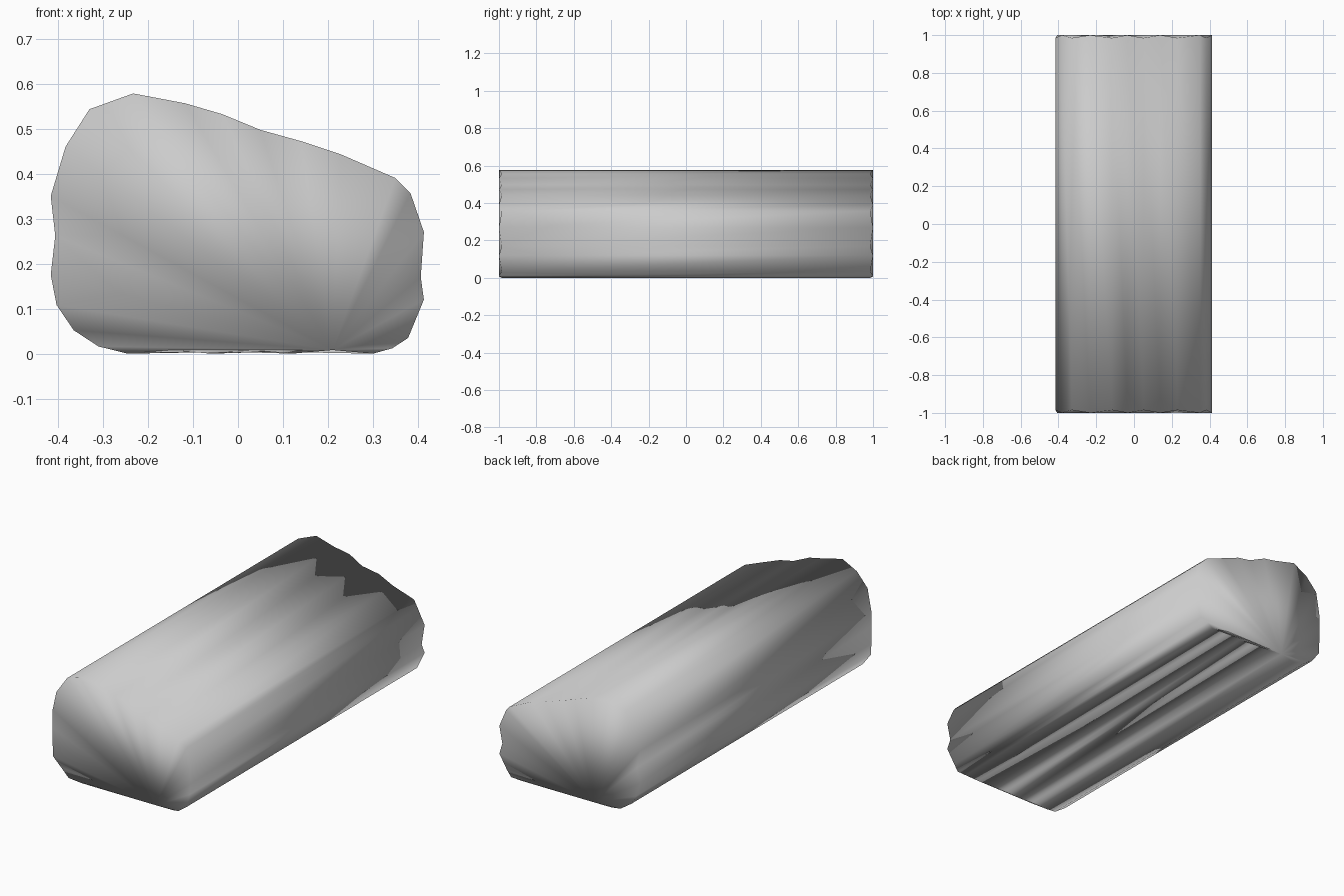
import bpy
import bmesh

# Remove the default object
default = bpy.data.objects.get("Cube")
if default:
    bpy.data.objects.remove(default, do_unlink=True)

# One plain grey for the whole bar
grey = bpy.data.materials.new("plain_grey")
grey.use_nodes = True
colour = (0.6, 0.6, 0.6, 1)
grey.diffuse_color = colour
grey.node_tree.nodes["Principled BSDF"].inputs["Base Color"].default_value = colour

# Lopsided cross-section as (x, z), clockwise from the crest
crest = [(-.233, .578), (-.117, .556), (-.035, .532), (.05, .497),
         (.14, .472), (.23, .442), (.35, .39)]
right_side = [(.383, .357), (.413, .27), (.406, .17), (.413, .12),
              (.378, .035), (.343, .012)]
underside = [(.3, 0), (.21, .008), (.12, 0), (.03, .008),
             (-.06, 0), (-.15, .008), (-.245, 0)]
left_side = [(-.31, .016), (-.365, .052), (-.403, .108), (-.416, .175),
             (-.406, .262), (-.416, .35), (-.383, .46), (-.33, .543)]
profile = crest + right_side + underside + left_side
count = len(profile)


def make_rim(bm, end):
    """Ring of points at one end, with every other point pulled slightly in."""
    return [bm.verts.new((x, end * (1 - 0.015 * (i % 2)), z))
            for i, (x, z) in enumerate(profile)]


def fan_cap(bm, rim, apex):
    """Close an end with triangles spreading from one underside point."""
    start = profile.index(apex)
    ring = rim[start:] + rim[:start]
    for a, b in zip(ring[1:], ring[2:]):
        bm.faces.new((ring[0], a, b))


# Bar: two wavy rims joined by long strips and closed with fans
bm = bmesh.new()
front = make_rim(bm, -1)
back = make_rim(bm, 1)
for i in range(count):
    j = (i + 1) % count
    bm.faces.new((front[i], front[j], back[j], back[i]))
fan_cap(bm, front, (.21, .008))
fan_cap(bm, back, (-.15, .008))
bmesh.ops.recalc_face_normals(bm, faces=bm.faces)
bmesh.ops.triangulate(bm, faces=[f for f in bm.faces if len(f.verts) > 3])

# Soft shading runs over the rims as well as the sides
for face in bm.faces:
    face.smooth = True

mesh = bpy.data.meshes.new("rounded_bar")
bm.to_mesh(mesh)
bm.free()
mesh.materials.append(grey)
bar = bpy.data.objects.new("rounded_bar", mesh)
bpy.context.collection.objects.link(bar)
